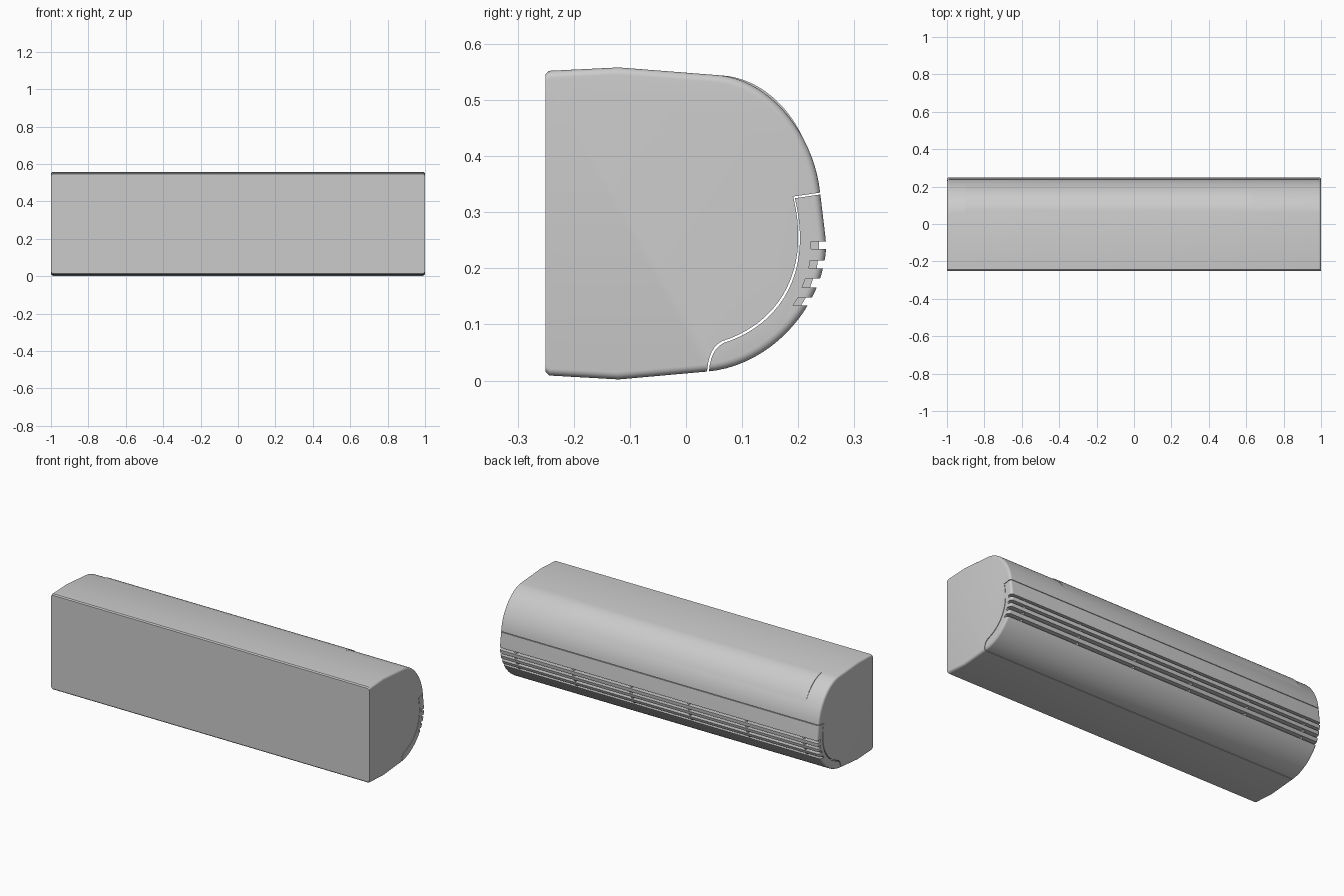
import bpy, bmesh, math
from mathutils import Vector
from mathutils.geometry import interpolate_bezier

cube = bpy.data.objects.get("Cube")
if cube:
    bpy.data.objects.remove(cube, do_unlink=True)

grey = bpy.data.materials.new("light grey plastic")
grey.use_nodes = True
COLOUR = (0.6, 0.6, 0.6, 1)
grey.diffuse_color = COLOUR
grey.node_tree.nodes["Principled BSDF"].inputs["Base Color"].default_value = COLOUR


def curve(a, b, c, d, n=20):
    """Points (y, z) along a cubic curve."""
    pts = interpolate_bezier(*[Vector((p[0], p[1], 0)) for p in (a, b, c, d)], n)
    return [(p.x, p.y) for p in pts]


def loft(name, rings):
    """Join (x, profile) rings into a closed solid."""
    bm = bmesh.new()
    loops = [[bm.verts.new((x, y, z)) for y, z in prof] for x, prof in rings]
    n = len(loops[0])
    for a, b in zip(loops, loops[1:]):
        for i in range(n):
            j = (i + 1) % n
            bm.faces.new((a[i], a[j], b[j], b[i]))
    bm.faces.new(loops[0])
    bm.faces.new(loops[-1])
    bmesh.ops.recalc_face_normals(bm, faces=bm.faces)
    mesh = bpy.data.meshes.new(name)
    bm.to_mesh(mesh)
    bm.free()
    mesh.materials.append(grey)
    ob = bpy.data.objects.new(name, mesh)
    bpy.context.collection.objects.link(ob)
    return ob


def prism(name, prof, x0, x1):
    return loft(name, [(x0, prof), (x1, prof)])


def select(ob):
    bpy.ops.object.select_all(action="DESELECT")
    ob.select_set(True)
    bpy.context.view_layer.objects.active = ob


def boolean(ob, cutter, operation):
    mod = ob.modifiers.new("cut", "BOOLEAN")
    mod.operation, mod.solver, mod.object = operation, "EXACT", cutter
    select(ob)
    bpy.ops.object.modifier_apply(modifier=mod.name)
    bpy.data.objects.remove(cutter, do_unlink=True)


# Outer casing section: flat back, gently sloped top and base, rounded nose
upper = curve((0.06, 0.544), (0.15, 0.535), (0.228, 0.44), (0.239, 0.335))
lower = curve((0.25, 0.24), (0.245, 0.13), (0.15, 0.025), (0.037, 0.016))
section = ([(-0.25, 0.015), (-0.244, 0.009), (-0.12, 0.002)] + lower[::-1]
           + [(0.248, 0.26)] + upper[::-1]
           + [(-0.12, 0.558), (-0.244, 0.552), (-0.25, 0.546)])


def shrink(r):
    """Section drawn in by about r, keeping the back in place."""
    return [(-0.25 + (y + 0.25) * (1 - r / 0.5), 0.28 + (z - 0.28) * (1 - r / 0.28))
            for y, z in section]


def casing(name):
    r = 0.013
    angles = [math.pi / 2 * i / 5 for i in range(6)]
    end = [(1 - r + r * math.sin(a), shrink(r * (1 - math.cos(a)))) for a in angles]
    return loft(name, [(-x, p) for x, p in end[::-1]] + end)


# Region of the separate grille, bounded by the parting seam
seam = (curve((0.191, 0.328), (0.225, 0.19), (0.16, 0.10), (0.064, 0.07))
        + curve((0.064, 0.07), (0.045, 0.06), (0.038, 0.04), (0.037, 0.005), 8)[1:])
region = seam + [(0.037, -0.05), (0.35, -0.05), (0.35, 0.351)]
GAP = 0.003

body = casing("main_casing")
boolean(body, prism("seam_cutter", region, -1.1, 1.1), "DIFFERENCE")

grille = casing("front_grille")
inner = [(y + GAP, z - GAP) for y, z in region]
boolean(grille, prism("grille_region", inner, -1.1, 1.1), "INTERSECT")

# Full length air slots with recessed ribs: z low, z high, inner y low, inner y high
slots = [(0.234, 0.248, 0.223, 0.223), (0.2, 0.214, 0.219, 0.221),
         (0.166, 0.182, 0.207, 0.213), (0.134, 0.148, 0.191, 0.2)]
parts = [body, grille]
for k, (z0, z1, y0, y1) in enumerate(slots, 1):
    boolean(grille, prism("slot_cutter", [(y0, z0), (0.3, z0), (0.3, z1), (y1, z1)],
                          -1.1, 1.1), "DIFFERENCE")
    rib = [(y0 - 0.001, z0 - 0.001), (y0 + 0.014, z0 - 0.001),
           (y1 + 0.014, z1 + 0.001), (y1 - 0.001, z1 + 0.001)]
    for i in range(6):
        x = -0.905 + 0.362 * i
        parts.append(prism(f"slot_{k}_rib_{i + 1}", rib, x - 0.006, x + 0.006))

# Slightly raised cover on the upper curve
arc = upper[:14]
cover = []
for i, (y, z) in enumerate(arc):
    out = Vector((y - 0.03, z - 0.33)).normalized()
    lift = 0.0035 * math.sin(math.pi * i / (len(arc) - 1))
    cover.append((y + out.x * lift, z + out.y * lift))
under = [(y - 0.006, z - 0.006) for y, z in arc[::-1]]
parts.append(prism("upper_cover", cover + under, -0.9, 0.63))

for ob in parts:
    select(ob)
    bpy.ops.object.shade_smooth_by_angle(angle=math.radians(30))
